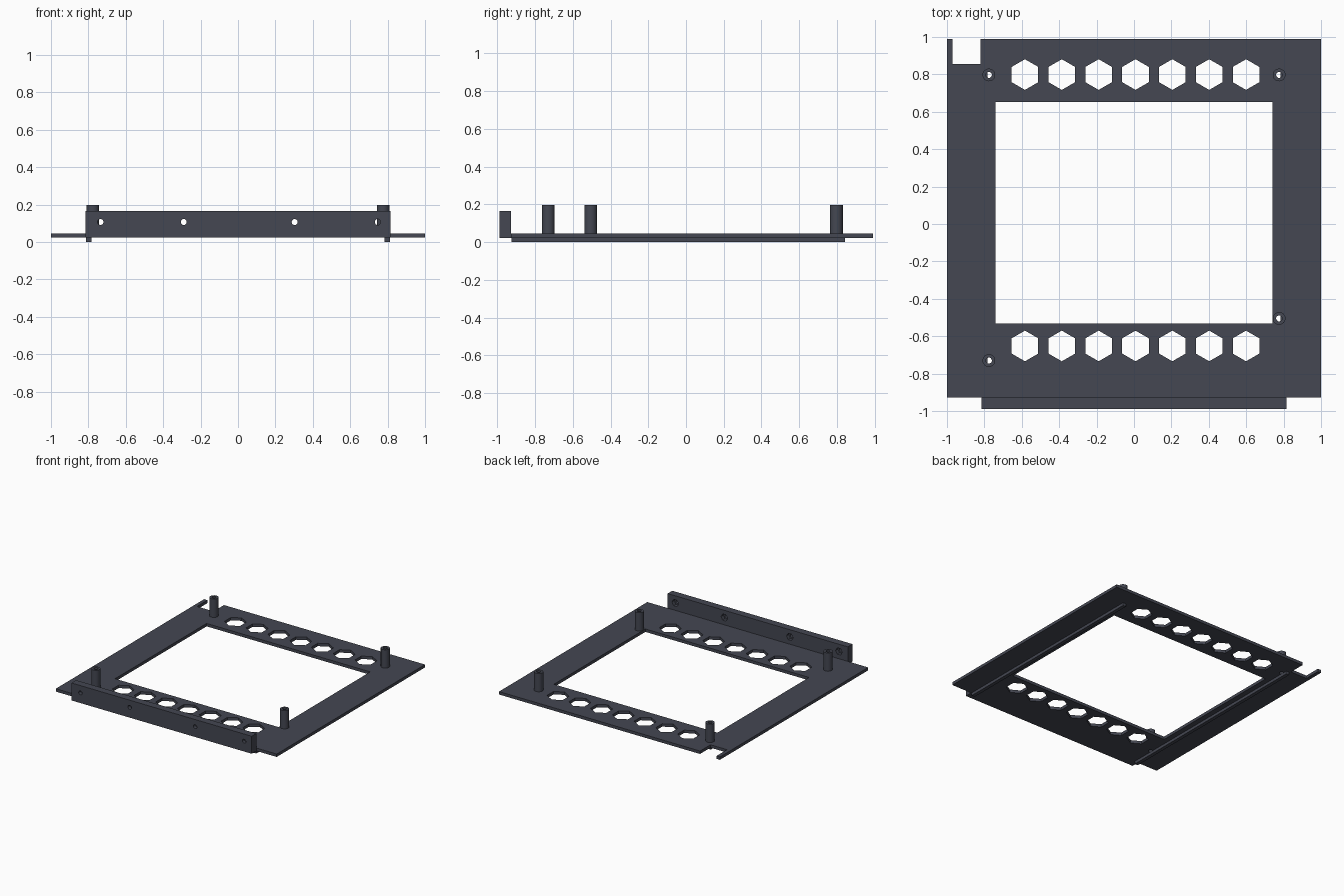
import bpy, bmesh, math
from mathutils import Matrix

if "Cube" in bpy.data.objects:
    bpy.data.objects.remove(bpy.data.objects["Cube"])

slate = bpy.data.materials.new("dark slate")
slate.diffuse_color = (0.058, 0.063, 0.084, 1)
slate.use_nodes = True
slate.node_tree.nodes["Principled BSDF"].inputs["Base Color"].default_value = slate.diffuse_color


def rect(x0, x1, y0, y1):
    return [(x0, y0), (x1, y0), (x1, y1), (x0, y1)]


def ring(x, y, r, n=24, turn=0.0):
    return [(x + r * math.cos(turn + math.tau * i / n),
             y + r * math.sin(turn + math.tau * i / n)) for i in range(n)]


def panel(name, loops, z0, z1, matrix=None):
    """Extrude an outline with holes from z0 to z1, then transform it."""
    curve = bpy.data.curves.new(name, 'CURVE')
    curve.dimensions, curve.fill_mode = '2D', 'BOTH'
    curve.extrude = (z1 - z0) / 2
    for loop in loops:
        s = curve.splines.new('POLY')
        s.points.add(len(loop) - 1)
        for p, (x, y) in zip(s.points, loop):
            p.co = (x, y, 0, 1)
        s.use_cyclic_u = True
    temp = bpy.data.objects.new(name + "_outline", curve)
    mesh = bpy.data.meshes.new_from_object(temp)
    bpy.data.objects.remove(temp)
    bm = bmesh.new()
    bm.from_mesh(mesh)
    bmesh.ops.remove_doubles(bm, verts=bm.verts, dist=1e-5)
    bmesh.ops.translate(bm, verts=bm.verts, vec=(0, 0, (z0 + z1) / 2))
    if matrix:
        bm.transform(matrix)
    bmesh.ops.recalc_face_normals(bm, faces=bm.faces)
    bm.to_mesh(mesh)
    bm.free()
    mesh.materials.clear()
    mesh.materials.append(slate)
    obj = bpy.data.objects.new(name, mesh)
    bpy.context.collection.objects.link(obj)
    bpy.context.view_layer.objects.active = obj
    bpy.ops.object.select_all(action='DESELECT')
    obj.select_set(True)
    bpy.ops.object.shade_smooth_by_angle(angle=math.radians(30))
    return obj


# Base plate: notched corner, large opening, hexagon vents, post bores
posts = [(-0.776, 0.797), (0.776, 0.797), (0.776, -0.505), (-0.776, -0.73)]
outline = [(-1, -0.928), (1, -0.928), (1, 0.99), (-0.82, 0.99),
           (-0.82, 0.855), (-0.97, 0.855), (-0.97, 0.99), (-1, 0.99)]
loops = [outline, rect(-0.741, 0.741, -0.533, 0.652)]
for y in (0.799, -0.652):
    loops += [ring(0.008 + 0.197 * i, y, 0.082, 6, math.pi / 2) for i in range(-3, 4)]
loops += [ring(x, y, 0.016) for x, y in posts]
panel("base_plate", loops, 0.023, 0.047)

# Hollow standoff posts
for i, (x, y) in enumerate(posts):
    panel(f"standoff_post_{i + 1}", [ring(x, y, 0.034), ring(x, y, 0.016)], 0.047, 0.197)

# Runners under the plate
for side, name in ((-1, "left_runner"), (1, "right_runner")):
    xs = sorted((side * 0.784, side * 0.813))
    panel(name, [rect(*xs, -0.925, 0.842)], 0, 0.023)

# Front flange: small holes outside, wider nut pockets inside
upright = Matrix.Rotation(math.pi / 2, 4, 'X')  # profile (x, z), depth runs to -y
face = rect(-0.816, 0.816, 0.023, 0.166)
hole_x = (-0.735, -0.29, 0.303, 0.747)
panel("front_flange", [face] + [ring(x, 0.107, 0.016) for x in hole_x],
      0.958, 0.988, upright)
panel("flange_backing", [face] + [ring(x, 0.107, 0.03, 6) for x in hole_x],
      0.928, 0.958, upright)
